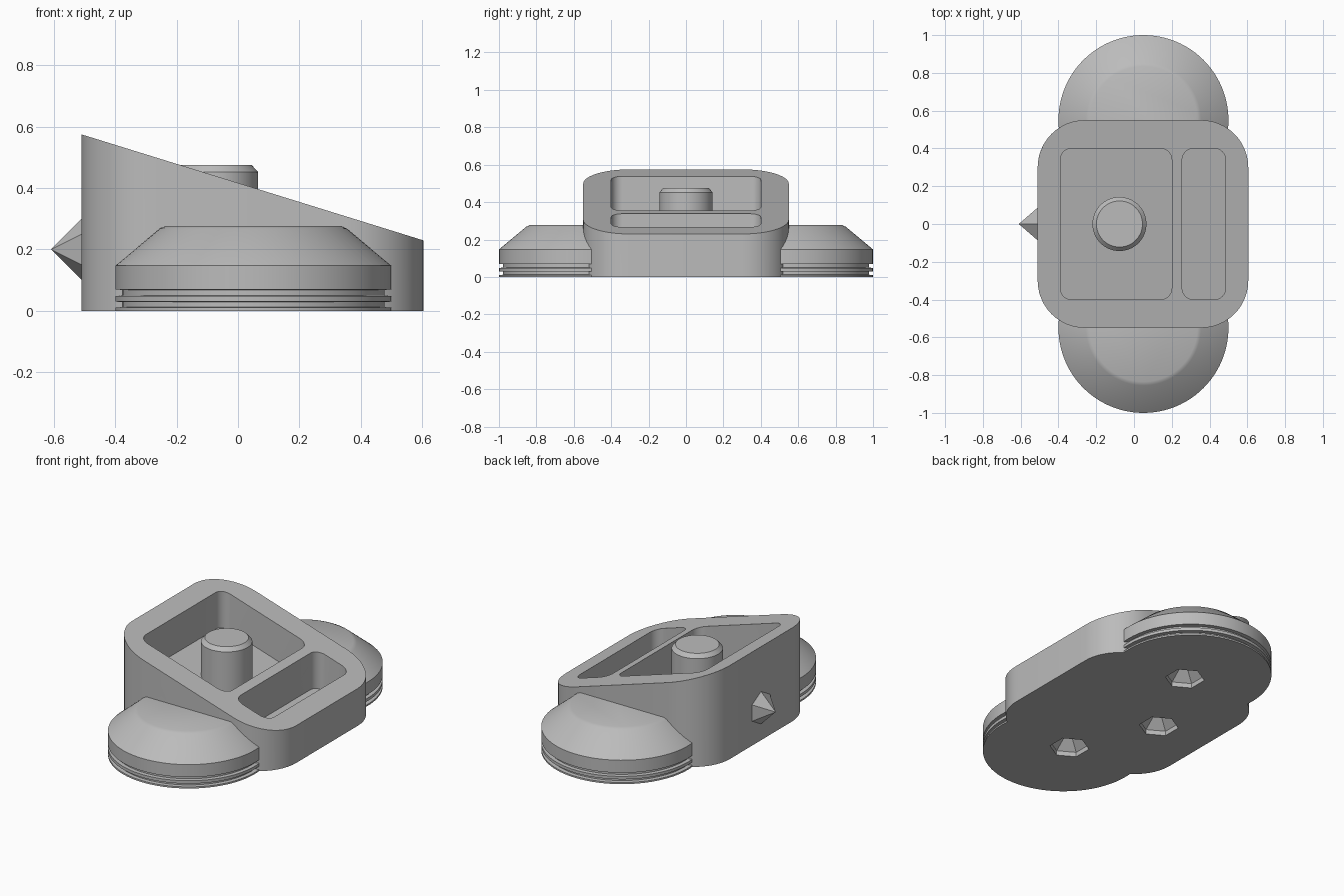
import bpy, bmesh
from math import sin, cos, pi, radians
from mathutils import Matrix, Vector

cube = bpy.data.objects.get("Cube")
if cube:
    bpy.data.objects.remove(cube, do_unlink=True)

grey = bpy.data.materials.new("plain grey")
grey.use_nodes = True
colour = (0.5, 0.5, 0.5, 1)
grey.diffuse_color = colour
grey.node_tree.nodes["Principled BSDF"].inputs["Base Color"].default_value = colour


def slope(x):
    """Height of the slanted top at x."""
    return 0.417 - 0.31 * x


def finish(bm, name):
    bmesh.ops.recalc_face_normals(bm, faces=bm.faces)
    mesh = bpy.data.meshes.new(name)
    bm.to_mesh(mesh)
    bm.free()
    mesh.materials.append(grey)
    obj = bpy.data.objects.new(name, mesh)
    bpy.context.collection.objects.link(obj)
    return obj


def rounded_block(name, x0, x1, half_y, radius, low, high, bevel=0):
    """Rounded rectangle with bottom and top heights given as functions of x."""
    steps = 12
    centres = [(x1 - radius, half_y - radius), (x0 + radius, half_y - radius),
               (x0 + radius, radius - half_y), (x1 - radius, radius - half_y)]
    outline = []
    for corner, (cx, cy) in enumerate(centres):
        for i in range(steps + 1):
            a = (corner + i / steps) * pi / 2
            outline.append((cx + radius * cos(a), cy + radius * sin(a)))
    bm = bmesh.new()
    bottom = [bm.verts.new((x, y, low(x))) for x, y in outline]
    top = [bm.verts.new((x, y, high(x))) for x, y in outline]
    bm.faces.new(bottom[::-1])
    lid = bm.faces.new(top)
    for i in range(len(outline)):
        j = (i + 1) % len(outline)
        bm.faces.new((bottom[i], bottom[j], top[j], top[i]))
    if bevel:
        bmesh.ops.bevel(bm, geom=list(lid.edges), offset=bevel, segments=5,
                        profile=0.5, affect='EDGES')
    return finish(bm, name)


def lathe(name, profile, location, sides=96, axis=(0, 0, 1)):
    """Solid of revolution; a last radius of zero closes to a point."""
    bm = bmesh.new()
    rings = []
    for r, z in profile:
        count = sides if r else 1
        rings.append([bm.verts.new((r * sin(2 * pi * i / sides),
                                    r * cos(2 * pi * i / sides), z))
                      for i in range(count)])
    for a, b in zip(rings, rings[1:]):
        for i in range(sides):
            j = (i + 1) % sides
            bm.faces.new((a[i], a[j], b[0]) if len(b) == 1
                         else (a[i], a[j], b[j], b[i]))
    bm.faces.new(rings[0])
    if len(rings[-1]) > 1:
        bm.faces.new(rings[-1])
    turn = Vector((0, 0, 1)).rotation_difference(Vector(axis)).to_matrix().to_4x4()
    bm.transform(Matrix.Translation(location) @ turn)
    return finish(bm, name)


# Wedge-shaped body with a softened upper rim
body = rounded_block("body", -0.51, 0.605, 0.55, 0.25, lambda x: 0, slope, 0.035)

# Round grooved feet on both sides
foot_profile = [(0.45, 0), (0.45, 0.01), (0.428, 0.012), (0.428, 0.028),
                (0.45, 0.03), (0.45, 0.048), (0.428, 0.05), (0.428, 0.068),
                (0.45, 0.07), (0.45, 0.147), (0.305, 0.268), (0.285, 0.277)]
feet = [lathe(name, foot_profile, (0.05, y, 0))
        for name, y in (("left_foot", 0.55), ("right_foot", -0.55))]

# Cutters: two slanted-floor pockets and three hexagonal sockets underneath
cutters = [rounded_block("pocket_cutter", x0, x1, 0.4, 0.06,
                         lambda x: slope(x) - 0.225, lambda x: slope(x) + 0.2)
           for x0, x1 in ((-0.39, 0.2), (0.255, 0.485))]
for x, y in ((0.05, 0.5), (0.05, -0.5), (-0.18, 0)):
    cutters.append(lathe("socket_cutter", [(0.11, -0.05), (0.11, 0.028), (0, 0.125)],
                         (x, y, 0), sides=6))

for part in [body] + feet:
    bpy.context.view_layer.objects.active = part
    for cutter in cutters:
        cut = part.modifiers.new("cut", 'BOOLEAN')
        cut.operation = 'DIFFERENCE'
        cut.solver = 'EXACT'
        cut.object = cutter
        bpy.ops.object.modifier_apply(modifier=cut.name)
for cutter in cutters:
    bpy.data.objects.remove(cutter, do_unlink=True)

# Chamfered post standing in the large pocket
post = lathe("post", [(0.143, 0.14), (0.143, 0.452), (0.122, 0.475)],
             (-0.077, 0, 0), sides=64)

# Six-sided spike on the tall end
spike = lathe("spike", [(0.1, 0), (0.1, 0.03), (0, 0.13)], (-0.48, 0, 0.2),
              sides=6, axis=(-1, 0, 0))
# Turn the spike so that corners point straight up and down
spike.data.transform(Matrix.Translation((0, 0, 0.2))
                     @ Matrix.Rotation(radians(90), 4, 'X')
                     @ Matrix.Translation((0, 0, -0.2)))

# Smooth shading on the rounded parts
bpy.ops.object.select_all(action='DESELECT')
for part in [body, post] + feet:
    part.select_set(True)
bpy.context.view_layer.objects.active = body
bpy.ops.object.shade_smooth_by_angle(angle=radians(30))
